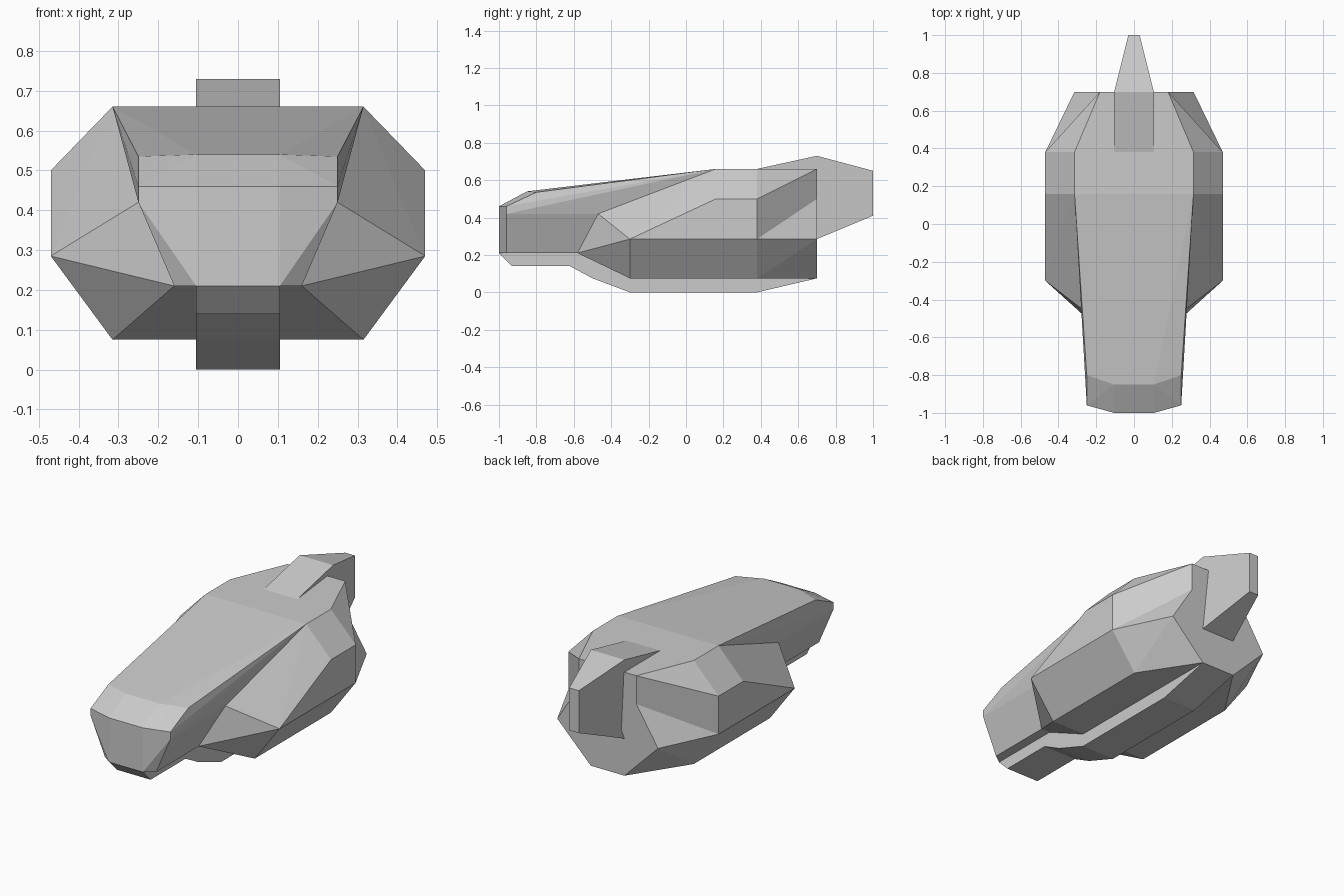
import bpy, bmesh
from mathutils import Vector

if "Cube" in bpy.data.objects:
    bpy.data.objects.remove(bpy.data.objects["Cube"])


def finish(name, bm):
    bmesh.ops.dissolve_limit(bm, angle_limit=0.01, verts=bm.verts[:], edges=bm.edges[:])
    mesh = bpy.data.meshes.new(name)
    bm.to_mesh(mesh)
    bm.free()
    obj = bpy.data.objects.new(name, mesh)
    bpy.context.collection.objects.link(obj)
    return obj


def faceted(name, half, hidden):
    """Symmetric convex block; faces whose normal is 'hidden' inside a neighbour are dropped."""
    bm = bmesh.new()
    for x, y, z in half:
        for s in (-1, 1):
            bm.verts.new((s * x, y, z))
    bmesh.ops.convex_hull(bm, input=bm.verts[:])
    bmesh.ops.recalc_face_normals(bm, faces=bm.faces[:])
    bm.normal_update()
    bmesh.ops.delete(bm, geom=[f for f in bm.faces if hidden(f.normal)], context='FACES')
    return finish(name, bm)


def slab(name, profile, width):
    """Side profile (y, z) given thickness across x; width is a function of y."""
    bm = bmesh.new()
    left, right = [[bm.verts.new((s * width(y), y, z)) for y, z in profile] for s in (-1, 1)]
    bm.faces.new(left)
    bm.faces.new(right[::-1])
    for i in range(len(profile)):
        j = (i + 1) % len(profile)
        bm.faces.new((left[i], left[j], right[j], right[i]))
    bmesh.ops.recalc_face_normals(bm, faces=bm.faces[:])
    return finish(name, bm)


# Long front section with bevelled nose
faceted("nose", [
    (.105, -.85, .54), (.25, -.8, .535), (.315, .16, .66),
    (.105, -1, .46), (.25, -.96, .46), (.25, -.96, .42),
    (.105, -1, .21), (.16, -.96, .21), (.16, -.58, .21), (.25, -.47, .42)],
    lambda n: abs(n.x) < .01 and n.y > .3)

# Wide middle body; ring shared with the stern
ring = [(.315, .66), (.47, .5), (.47, .285), (.315, .075)]
faceted("main_body", [(x, .38, z) for x, z in ring] + [
    (.315, .16, .66), (.47, .16, .5), (.47, -.3, .285), (.315, -.3, .075),
    (.25, -.47, .42), (.16, -.58, .21)],
    lambda n: n.y > .99 or (abs(n.x) < .01 and n.z > .2 and n.y < -.1))

# Tapering stern with a flat back
back = [(.18, .66), (.18, .5), (.315, .285), (.105, .075)]
bm = bmesh.new()
sides = []
for s in (-1, 1):
    f = [bm.verts.new((s * x, .38, z)) for x, z in ring]
    r = [bm.verts.new((s * x, .7, z)) for x, z in back]
    for i in range(3):
        bm.faces.new((f[i], f[i + 1], r[i]))
        bm.faces.new((f[i + 1], r[i + 1], r[i]))
    sides.append((f, r))
(fl, rl), (fr, rr) = sides
bm.faces.new((fl[0], rl[0], rr[0], fr[0]))
bm.faces.new((fl[3], fr[3], rr[3], rl[3]))
for i in range(3):
    bm.faces.new((rl[i], rl[i + 1], rr[i + 1], rr[i]))
bmesh.ops.recalc_face_normals(bm, faces=bm.faces[:])
# an open shell can be flipped as a whole: keep the back facing +y
bm.normal_update()
if max(bm.faces, key=lambda q: q.calc_center_median().y).normal.y < 0:
    bmesh.ops.reverse_faces(bm, faces=bm.faces[:])
finish("stern", bm)

# Keel strip under the whole body
slab("keel", [(-1, .21), (-.93, .14), (-.62, .14), (-.5, .075), (-.3, 0), (.38, 0),
              (.7, .075), (.6, .2), (-.9, .22)], lambda y: .105)

# Tail fin narrowing towards the rear
slab("tail_fin", [(.38, .66), (.7, .73), (1, .65), (1, .41), (.7, .285), (.6, .3)],
     lambda y: .105 if y < .8 else .03)
